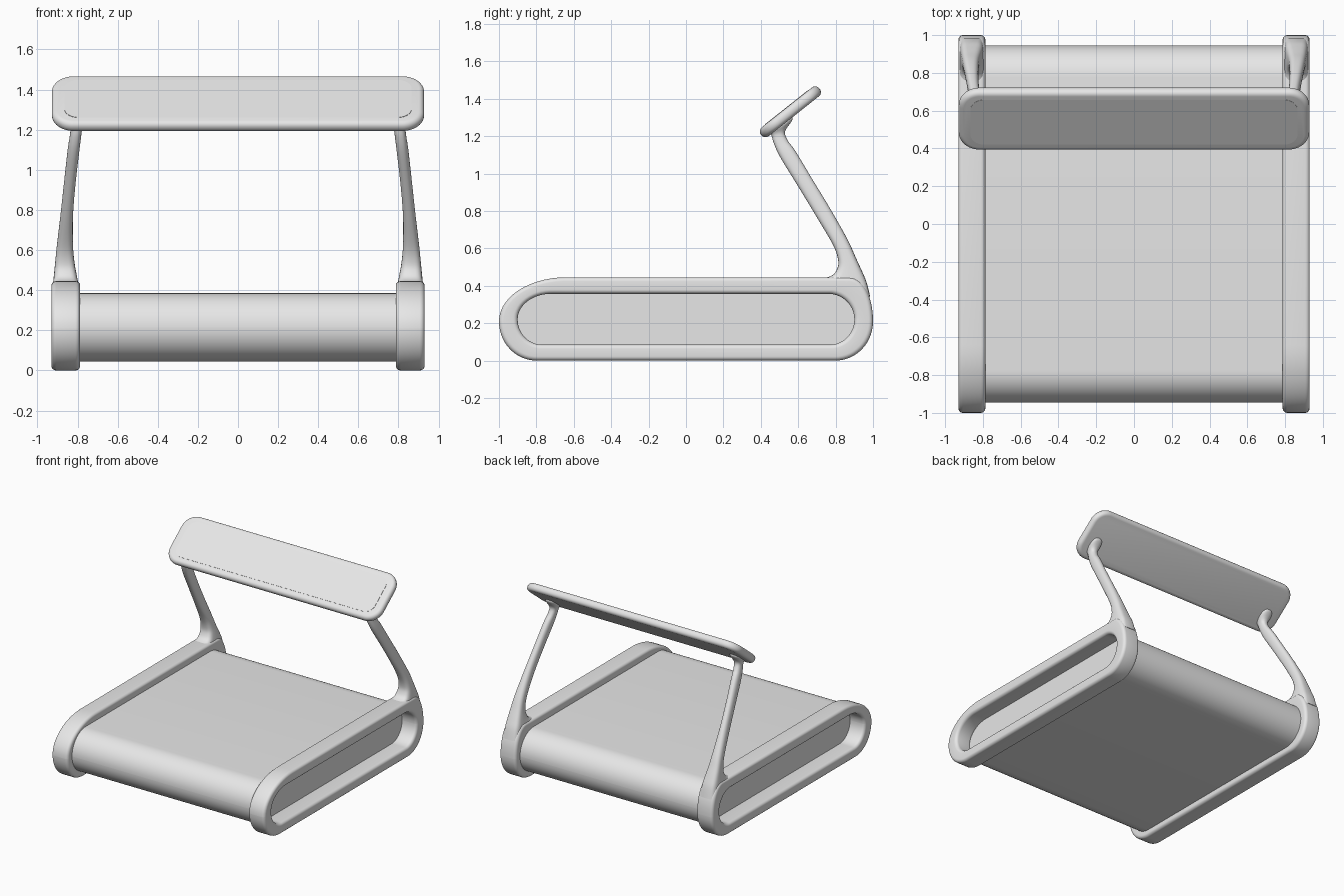
import bpy, bmesh
from math import sin, cos, pi, atan2, copysign, radians
from mathutils import Vector, Matrix

cube = bpy.data.objects.get("Cube")
if cube:
    bpy.data.objects.remove(cube, do_unlink=True)

GREY = (0.8, 0.8, 0.8, 1)
mat = bpy.data.materials.new("light_grey")
mat.use_nodes = True
mat.diffuse_color = GREY
mat.node_tree.nodes["Principled BSDF"].inputs["Base Color"].default_value = GREY


def finish(name, bm, bevel=0, mirror=False, angle=40):
    """Turn a bmesh into a smooth object, with optional rounding and mirroring."""
    bmesh.ops.recalc_face_normals(bm, faces=bm.faces)
    mesh = bpy.data.meshes.new(name)
    bm.to_mesh(mesh)
    bm.free()
    mesh.materials.append(mat)
    obj = bpy.data.objects.new(name, mesh)
    bpy.context.collection.objects.link(obj)
    bpy.ops.object.select_all(action='DESELECT')
    obj.select_set(True)
    bpy.context.view_layer.objects.active = obj
    if bevel:
        mod = obj.modifiers.new("Rounding", 'BEVEL')
        mod.width, mod.segments, mod.limit_method = bevel, 5, 'ANGLE'
        mod.angle_limit = radians(40)
        bpy.ops.object.modifier_apply(modifier=mod.name)
    if mirror:
        mod = obj.modifiers.new("Mirror", 'MIRROR')
        mod.use_axis[0] = True
        bpy.ops.object.modifier_apply(modifier=mod.name)
    bpy.ops.object.shade_smooth_by_angle(angle=radians(angle))
    return obj


def rounded_outline(a0, a1, b0, b1, corners, steps=14):
    """Rectangle outline with an elliptical (ra, rb) at each corner, counterclockwise."""
    pts = []
    for i, (ra, rb) in enumerate(corners):
        sa, sb = (1, -1, -1, 1)[i], (1, 1, -1, -1)[i]
        ca = (a1 if sa > 0 else a0) - sa * ra
        cb = (b1 if sb > 0 else b0) - sb * rb
        for k in range(steps + 1):
            t = pi / 2 * (i + k / steps)
            pts.append((ca + ra * cos(t), cb + rb * sin(t)))
    return pts


def prism(outline, x0, x1):
    """Solid with a (y, z) outline running along x."""
    bm = bmesh.new()
    rings = [[bm.verts.new((x, a, b)) for a, b in outline] for x in (x0, x1)]
    skin(bm, rings)
    return bm


def skin(bm, rings, caps=True):
    n = len(rings[0])
    for r, s in zip(rings, rings[1:]):
        for i in range(n):
            j = (i + 1) % n
            bm.faces.new((r[i], r[j], s[j], s[i]))
    if caps:
        bm.faces.new(rings[0])
        bm.faces.new(rings[-1])


# Broad seat slab with half-round front and back
seat = rounded_outline(-0.945, 0.945, 0.045, 0.385, [(0.17, 0.1695)] * 4)
finish("seat", prism(seat, -0.8, 0.8))

# Side loops: a long rounded ring on each side
outer = rounded_outline(-1, 1, 0, 0.445,
                        [(0.12, 0.235), (0.36, 0.235), (0.2, 0.209), (0.2, 0.209)])
inner = rounded_outline(-0.9, 0.9, 0.085, 0.357,
                        [(0.14, 0.136), (0.18, 0.136), (0.13, 0.135), (0.13, 0.135)])
bm = bmesh.new()
loops = [[bm.verts.new((x, a, b)) for a, b in line]
         for x, line in ((0.787, outer), (0.93, outer), (0.93, inner), (0.787, inner))]
skin(bm, loops + loops[:1], caps=False)
finish("side_loop", bm, bevel=0.024, mirror=True)

# Back posts: front edge (y, z), back edge (y, z), inner x, outer x, squareness
sections = [Vector(s) for s in (
    (0.68, 0.425, 0.985, 0.34, 0.790, 0.928, 5),
    (0.775, 0.452, 0.965, 0.42, 0.797, 0.922, 4),
    (0.808, 0.49, 0.94, 0.48, 0.806, 0.917, 3.4),
    (0.813, 0.54, 0.908, 0.55, 0.816, 0.911, 3),
    (0.785, 0.62, 0.865, 0.645, 0.823, 0.902, 2.6),
    (0.70, 0.765, 0.775, 0.805, 0.822, 0.884, 2.4),
    (0.60, 0.93, 0.675, 0.97, 0.808, 0.866, 2.4),
    (0.505, 1.085, 0.585, 1.12, 0.790, 0.849, 2.4),
    (0.47, 1.16, 0.545, 1.175, 0.782, 0.839, 2.4),
    (0.458, 1.20, 0.53, 1.225, 0.775, 0.836, 2.4),
    (0.45, 1.217, 0.57, 1.288, 0.760, 0.850, 2.4),
    (0.46, 1.237, 0.56, 1.308, 0.760, 0.850, 2.4))]


def smooth_steps(keys, steps=4):
    """Catmull-Rom interpolation through the key sections."""
    padded = [keys[0]] + keys + [keys[-1]]
    for p, a, b, q in zip(padded, padded[1:], padded[2:], padded[3:]):
        for k in range(steps):
            t = k / steps
            yield (a + (b - p) * (t / 2) + (p * 2 - a * 5 + b * 4 - q) * (t * t / 2)
                   + (a * 3 - p - b * 3 + q) * (t ** 3 / 2))
    yield keys[-1]


bm = bmesh.new()
rings = []
for fy, fz, by, bz, x0, x1, power in smooth_steps(sections):
    ring = []
    for k in range(28):
        c, s = cos(2 * pi * k / 28), sin(2 * pi * k / 28)
        u = (copysign(abs(c) ** (2 / power), c) + 1) / 2
        v = (copysign(abs(s) ** (2 / power), s) + 1) / 2
        ring.append(bm.verts.new((x0 + (x1 - x0) * v, fy + (by - fy) * u, fz + (bz - fz) * u)))
    rings.append(ring)
skin(bm, rings)
finish("back_post", bm, mirror=True, angle=60)

# Tilted backrest pad with a rounded rim and a thin front panel
TILT = Matrix.Translation((0, 0.558, 1.33)) @ Matrix.Rotation(atan2(0.21, 0.265), 4, 'X')


def tilted_plate(name, half_x, half_y, radius, z0, z1, bevel):
    outline = rounded_outline(-half_x, half_x, -half_y, half_y, [(radius, radius)] * 4)
    bm = bmesh.new()
    skin(bm, [[bm.verts.new((a, b, z)) for a, b in outline] for z in (z0, z1)])
    bm.transform(TILT)
    finish(name, bm, bevel=bevel)


tilted_plate("backrest", 0.928, 0.199, 0.11, -0.03, 0.03, 0.027)
tilted_plate("backrest_panel", 0.866, 0.15, 0.07, 0.026, 0.032, 0)
